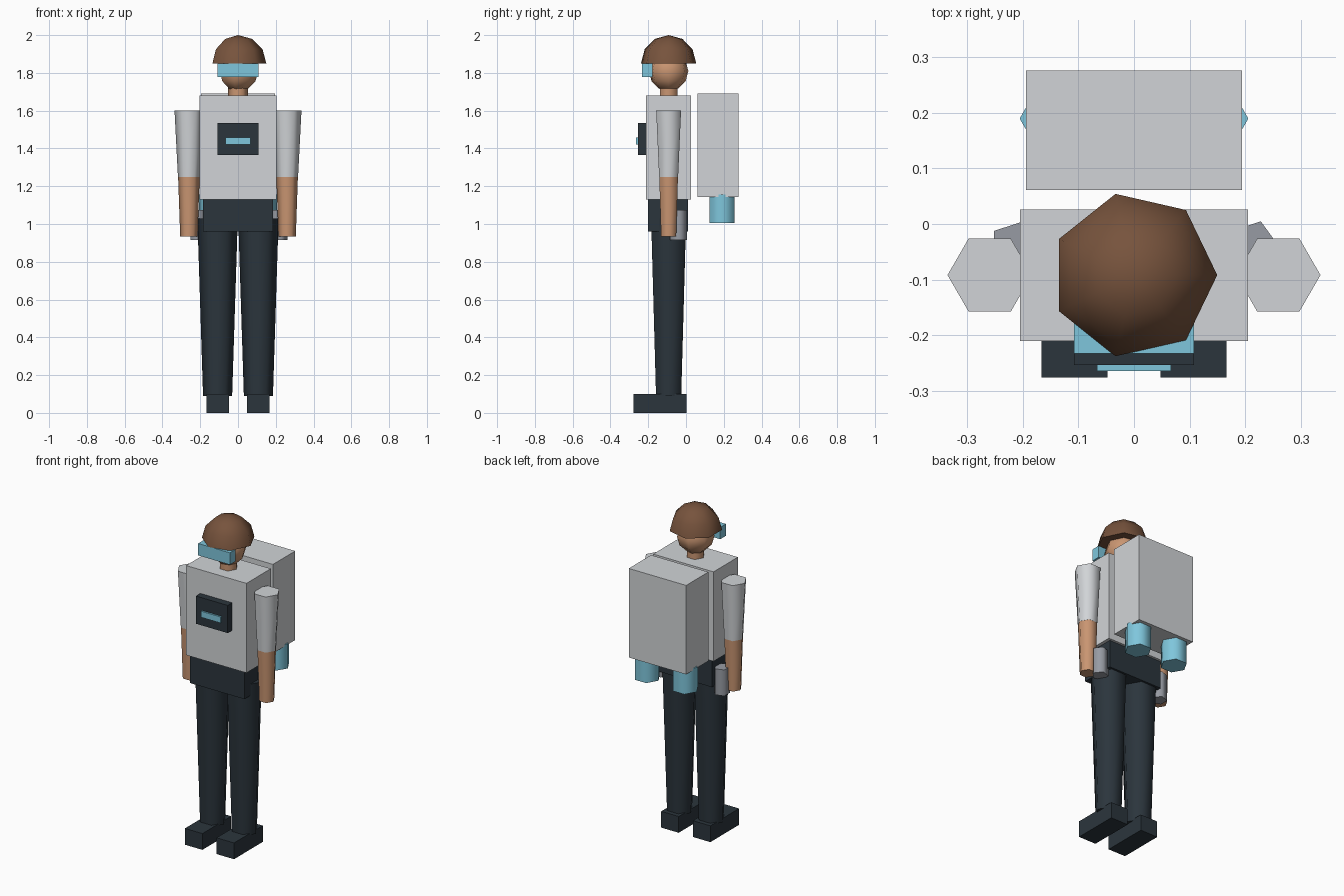
import bpy, bmesh
from math import sin, cos, pi, radians

cube = bpy.data.objects.get("Cube")
if cube:
    bpy.data.objects.remove(cube, do_unlink=True)


def material(name, *srgb):
    m = bpy.data.materials.new(name)
    colour = [(c / 255) ** 2.2 for c in srgb] + [1]
    m.use_nodes = True
    m.diffuse_color = colour
    m.node_tree.nodes["Principled BSDF"].inputs["Base Color"].default_value = colour
    return m


LIGHT = material("light_grey", 208, 211, 214)
DARK = material("dark_slate", 47, 56, 63)
BLUE = material("sky_blue", 126, 197, 219)
SKIN = material("skin", 200, 148, 113)
BROWN = material("brown", 118, 84, 63)
STEEL = material("steel_grey", 150, 154, 162)


def finish(name, bm, mat):
    bmesh.ops.recalc_face_normals(bm, faces=bm.faces)
    mesh = bpy.data.meshes.new(name)
    bm.to_mesh(mesh)
    bm.free()
    mesh.materials.append(mat)
    mesh.shade_smooth()
    mesh.set_sharp_from_angle(angle=radians(80))
    bpy.context.collection.objects.link(bpy.data.objects.new(name, mesh))


def box(name, mat, x, y, z):
    """Box from (min, max) pairs."""
    bm = bmesh.new()
    bmesh.ops.create_cube(bm, size=1)
    for v in bm.verts:
        v.co = [a + (b - a) * (c + 0.5) for (a, b), c in zip((x, y, z), v.co)]
    finish(name, bm, mat)


def lathe(name, mat, sides, x, y, profile):
    """Solid of stacked polygons from (radius, z) pairs, with a corner on +x."""
    bm = bmesh.new()
    rings = []
    for r, z in profile:
        if r < 0.001:
            rings.append([bm.verts.new((x, y, z))] * sides)
        else:
            angles = [2 * pi * i / sides for i in range(sides)]
            rings.append([bm.verts.new((x + r * cos(a), y + r * sin(a), z)) for a in angles])
    for low, high in zip(rings, rings[1:]):
        for i in range(sides):
            j = (i + 1) % sides
            bm.faces.new(dict.fromkeys((low[i], low[j], high[j], high[i])))
    for ring in (rings[0], rings[-1]):
        if ring[0] is not ring[1]:
            bm.faces.new(ring)
    finish(name, bm, mat)


def arc(r, z, start):
    """Profile of a sphere from a start latitude up to the pole."""
    return [(r * cos(radians(a)), z + r * sin(radians(a))) for a in range(start, 91, 30)]


BODY_Y = -0.092

# Head and headgear
lathe("head", SKIN, 7, 0, BODY_Y, arc(0.107, 1.81, -90))
lathe("helmet", BROWN, 7, 0, BODY_Y, arc(0.15, 1.85, 0))
lathe("neck", SKIN, 6, 0, BODY_Y, [(0.053, 1.66), (0.053, 1.76)])
box("visor", BLUE, (-0.108, 0.108), (-0.233, -0.178), (1.777, 1.85))

# Trunk and chest panel
box("torso", LIGHT, (-0.205, 0.205), (-0.211, 0.026), (1.13, 1.68))
box("hips", DARK, (-0.185, 0.185), (-0.202, 0.011), (0.96, 1.13))
box("chest_panel", DARK, (-0.108, 0.108), (-0.254, -0.205), (1.365, 1.535))
box("chest_light", BLUE, (-0.067, 0.067), (-0.265, -0.25), (1.42, 1.457))

# Backpack
box("backpack", LIGHT, (-0.195, 0.195), (0.061, 0.277), (1.143, 1.69))

# Paired parts
for side, s in (("left", 1), ("right", -1)):
    lathe(side + "_sleeve", LIGHT, 6, s * 0.26, BODY_Y, [(0.058, 1.25), (0.076, 1.6)])
    lathe(side + "_forearm", SKIN, 6, s * 0.26, BODY_Y, [(0.046, 0.935), (0.057, 1.25)])
    lathe(side + "_leg", DARK, 6, s * 0.108, BODY_Y, [(0.077, 0.09), (0.107, 1.03)])
    box(side + "_foot", DARK, sorted((s * 0.048, s * 0.167)), (-0.277, 0.002), (0, 0.1))
    lathe(side + "_thruster", BLUE, 6, s * 0.13, 0.19, [(0.076, 1.005), (0.076, 1.155)])
    lathe(side + "_hip_canister", STEEL, 5, s * 0.214, -0.04, [(0.047, 0.915), (0.047, 1.075)])
